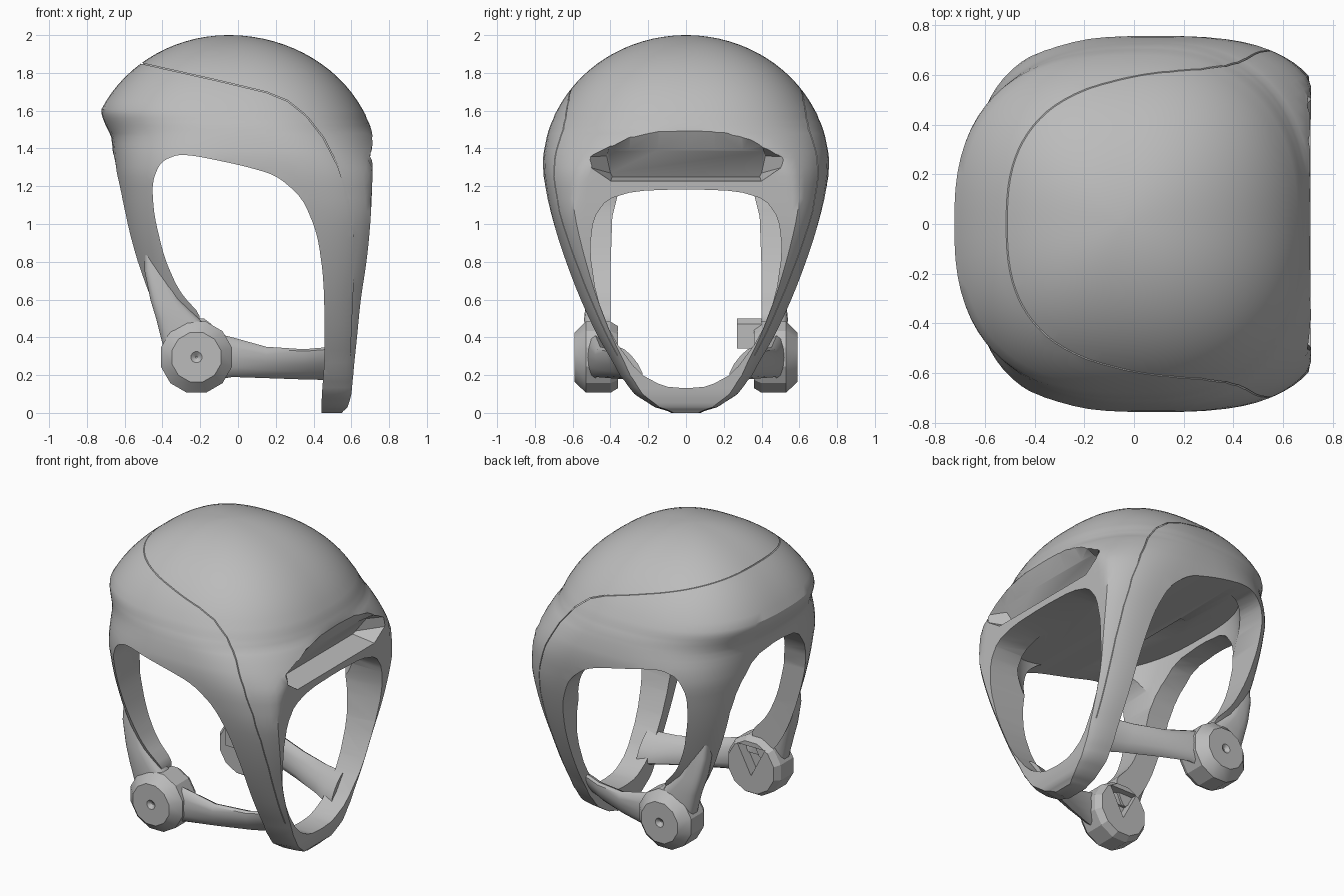
import bpy, bmesh, math
from mathutils import Vector

if "Cube" in bpy.data.objects:
    bpy.data.objects.remove(bpy.data.objects["Cube"], do_unlink=True)

grey = bpy.data.materials.new("plain grey")
grey.use_nodes = True
grey.diffuse_color = (0.5, 0.5, 0.5, 1)
grey.node_tree.nodes["Principled BSDF"].inputs["Base Color"].default_value = (0.5, 0.5, 0.5, 1)


def loft(name, rings, plane=None):
    """Skin closed rings of points, cap both ends, optionally slice off the top."""
    bm = bmesh.new()
    loops = [[bm.verts.new(p) for p in ring] for ring in rings]
    n = len(loops[0])
    for a, b in zip(loops, loops[1:]):
        for i in range(n):
            j = (i + 1) % n
            bm.faces.new((a[i], a[j], b[j], b[i]))
    bm.faces.new(loops[0])
    bm.faces.new(loops[-1])
    if plane:
        geom = bm.verts[:] + bm.edges[:] + bm.faces[:]
        bmesh.ops.bisect_plane(bm, geom=geom, plane_co=plane[0], plane_no=plane[1], clear_outer=True)
        bmesh.ops.holes_fill(bm, edges=[e for e in bm.edges if e.is_boundary])
    bmesh.ops.recalc_face_normals(bm, faces=bm.faces)
    mesh = bpy.data.meshes.new(name)
    bm.to_mesh(mesh)
    bm.free()
    mesh.materials.append(grey)
    obj = bpy.data.objects.new(name, mesh)
    bpy.context.collection.objects.link(obj)
    return obj


def activate(obj):
    bpy.ops.object.select_all(action="DESELECT")
    obj.select_set(True)
    bpy.context.view_layer.objects.active = obj


def cut(obj, cutter):
    mod = obj.modifiers.new("cut", "BOOLEAN")
    mod.operation = "DIFFERENCE"
    mod.solver = "EXACT"
    mod.object = cutter
    activate(obj)
    bpy.ops.object.modifier_apply(modifier=mod.name)
    bpy.data.objects.remove(cutter, do_unlink=True)


def finish(obj, angle=35):
    activate(obj)
    bpy.ops.object.shade_smooth_by_angle(angle=math.radians(angle))


def rounded(points, steps=2):
    """Corner cutting on a closed outline."""
    pts = [Vector(p) for p in points]
    for _ in range(steps):
        pts = [q for a, b in zip(pts, pts[1:] + pts[:1]) for q in (a.lerp(b, 0.2), a.lerp(b, 0.8))]
    return pts


def prism_y(name, outline, y0, y1):
    return loft(name, [[(p[0], y, p[1]) for p in outline] for y in (y0, y1)])


def prism_x(name, outline, x0, x1):
    return loft(name, [[(x, p[0], p[1]) for p in outline] for x in (x0, x1)])


def mirrored(half):
    """Close a half outline, listed bottom to top, across the middle."""
    return half + [(-y, z) for y, z in reversed(half) if y > 0]


# Head envelope below the crown: height, back, front, half width
LEVELS = [
    (0, -.3, .55, .08), (.03, -.35, .58, .17), (.1, -.4, .6, .28), (.2, -.42, .61, .36),
    (.4, -.47, .63, .475), (.6, -.53, .65, .57), (.8, -.58, .68, .645), (1, -.62, .7, .705),
    (1.2, -.645, .71, .747), (1.35, -.66, .714, .757), (1.46, -.672, .713, .738),
    (1.52, -.7, .7, .72), (1.58, -.722, .675, .695)]


def section(level, back=0, front=0, side=0, count=72):
    """Superellipse outline whose front is cut flat below the brow."""
    z, x0, x1, w = level
    x0, x1, w = x0 + back, x1 - front, max(w - side, .008)
    dome = min(1, max(0, (z - 1.27) / .24))
    soften = min(1, max(0, (z - 1.05) / .45))
    c = min((x0 + x1) / 2 + .06 * min(1, (2 - z) / .5), x1 - .005)
    bulge = .17 * (x1 - c) * (1 - dome)
    ring = []
    for i in range(count):
        t = 2 * math.pi * (i + .5) / count
        ct, st = math.cos(t), math.sin(t)
        n = (4 - 1.6 * soften) if ct > 0 else (3.2 - .6 * dome)
        x, y = abs(ct) ** (2 / n), abs(st) ** (2 / n)
        x = min(x1, c + (x1 + bulge - c) * x) if ct > 0 else c - (c - x0) * x
        ring.append((x, math.copysign(w * y, st), z))
    return ring


def refine(levels, steps=3):
    """Smooth the level table with Catmull-Rom interpolation."""
    out = []
    for i in range(len(levels) - 1):
        a, b, c, d = (levels[min(max(k, 0), len(levels) - 1)] for k in range(i - 1, i + 3))
        for s in range(steps):
            t = s / steps
            mid = [q + .5 * t * (r - p + t * (2 * p - 5 * q + 4 * r - u + t * (3 * (q - r) + u - p)))
                   for p, q, r, u in zip(a, b, c, d)]
            mid[0] = b[0] + (c[0] - b[0]) * t
            out.append(mid)
    return out + [levels[-1]]


# Rounded crown continues the envelope as an elliptical dome
lower = refine(LEVELS)
crown = []
for i in range(16):
    phi = .455 + (1.555 - .455) * i / 15
    k = math.cos(phi)
    crown.append((1.3 + .7 * math.sin(phi), -.05 - .75 * k, -.05 + .79 * k, .757 * k))
levels = lower + crown
shell = loft("head_shell", [section(v) for v in levels])

# Fine seam around the crown and down the front frame
seam = [(-.75, 1.905), (-.52, 1.85), (-.1, 1.755), (.15, 1.695), (.26, 1.65), (.36, 1.57),
        (.45, 1.455), (.53, 1.3), (.585, 1.13), (.61, .95), (.615, .75), (.595, .3)]
groove = prism_y("groove", seam + [(x + .004, z + .004) for x, z in reversed(seam)], -1, 1)
core = loft("core", [[(x, y, z * .997) for x, y, z in section(v, .006, .006, .006)] for v in levels])
cut(groove, core)
cut(shell, groove)

# Hollow interior under a sloping ceiling
inside = [v for v in lower if v[0] >= .1]
cut(shell, loft("hollow", [section(v, .14, .2, .13) for v in inside],
                ((0, 0, 1.3), (.25, 0, 1))))

# Side windows, open at the bottom around the jaw
window = rounded([(-.18, .5), (-.31, .64), (-.39, .82), (-.445, 1.05), (-.455, 1.22), (-.41, 1.33),
                  (-.3, 1.375), (0, 1.315), (.2, 1.26), (.34, 1.14), (.42, .95), (.455, .7), (.46, .3),
                  (.44, .05), (.44, -.4), (-.9, -.4), (-.9, .3), (-.28, .3)])
cut(shell, prism_y("window", window, -1, 1))

# Face opening and back opening
face = rounded(mirrored([(0, .13), (.12, .14), (.25, .21), (.39, .4), (.475, .62), (.51, .86),
                         (.49, 1.03), (.42, 1.13), (.27, 1.175), (0, 1.185)]), 1)
cut(shell, prism_x("face", face, .25, 1))
rear = rounded(mirrored([(.4, -.2), (.4, 1), (.35, 1.2), (.22, 1.36), (0, 1.39)]), 1)
cut(shell, prism_x("rear", rear, -1, -.2))

# Brow recess with a shallow lip and a strip leaning inward below it
arch = mirrored([(0, 1.225), (.4, 1.225), (.51, 1.3), (.54, 1.355), (.4, 1.42),
                 (.3, 1.48), (.15, 1.522), (0, 1.53)])
strip = mirrored([(0, 1.25), (.39, 1.25), (.4, 1.27), (.42, 1.36), (.41, 1.385),
                  (.3, 1.39), (.15, 1.39), (0, 1.39)])
cut(shell, loft("brow", [[(.56 + .7 * (z - 1.25), y, z) for y, z in strip],
                         [(.725, y, z) for y, z in arch]]))
finish(shell, 32)

for s, side in ((1, "left"), (-1, "right")):
    # Round jaw hinge with a bevelled cap, dimple and inner notch
    hinge = loft(side + "_hinge", [
        [(-.22 + r * math.cos(a), s * y, .295 + r * math.sin(a))
         for a in (2 * math.pi * (i + .5) / 12 for i in range(12))]
        for y, r in ((.36, .17), (.4, .195), (.53, .195), (.59, .135), (.59, .03), (.57, .005))])
    cut(hinge, prism_y("notch", [(-.22, .24), (-.32, .43), (-.12, .43)], s * .3, s * .43))
    finish(hinge, 25)

    # Back strut widening into the hinge: height, middle x, y, half sizes
    strut = loft(side + "_strut_foot", [
        [(x + hx * math.copysign(abs(math.cos(a)) ** .6, math.cos(a)),
          s * (y + hy * math.copysign(abs(math.sin(a)) ** .6, math.sin(a))), z)
         for a in (2 * math.pi * (i + .5) / 16 for i in range(16))]
        for z, x, y, hx, hy in ((.95, -.465, .45, .03, .03), (.75, -.435, .46, .06, .055),
                                (.6, -.385, .465, .08, .065), (.5, -.32, .475, .115, .065),
                                (.36, -.24, .475, .16, .06))])
    finish(strut, 40)

    # Jaw bar leaning into the front frame: x, y, middle height, half height, lean
    path = [(-.15, .49, .3, .13, 0), (-.03, .475, .295, .105, 0), (.15, .43, .267, .083, .3),
            (.35, .36, .257, .08, .55), (.44, .318, .26, .085, .65), (.52, .3, .26, .09, .65)]
    bar = loft(side + "_jaw_bar", [
        [(x, s * (y + .045 * math.cos(a) + lean * h * math.sin(a)), z + h * math.sin(a))
         for a in (2 * math.pi * i / 12 for i in range(12))] for x, y, z, h, lean in path])
    finish(bar, 40)

# Small inner clip beside the left hinge
clip = prism_y("inner_clip", [(-.28, .34), (-.14, .34), (-.14, .47), (-.18, .5), (-.28, .5)], .27, .4)
finish(clip)
